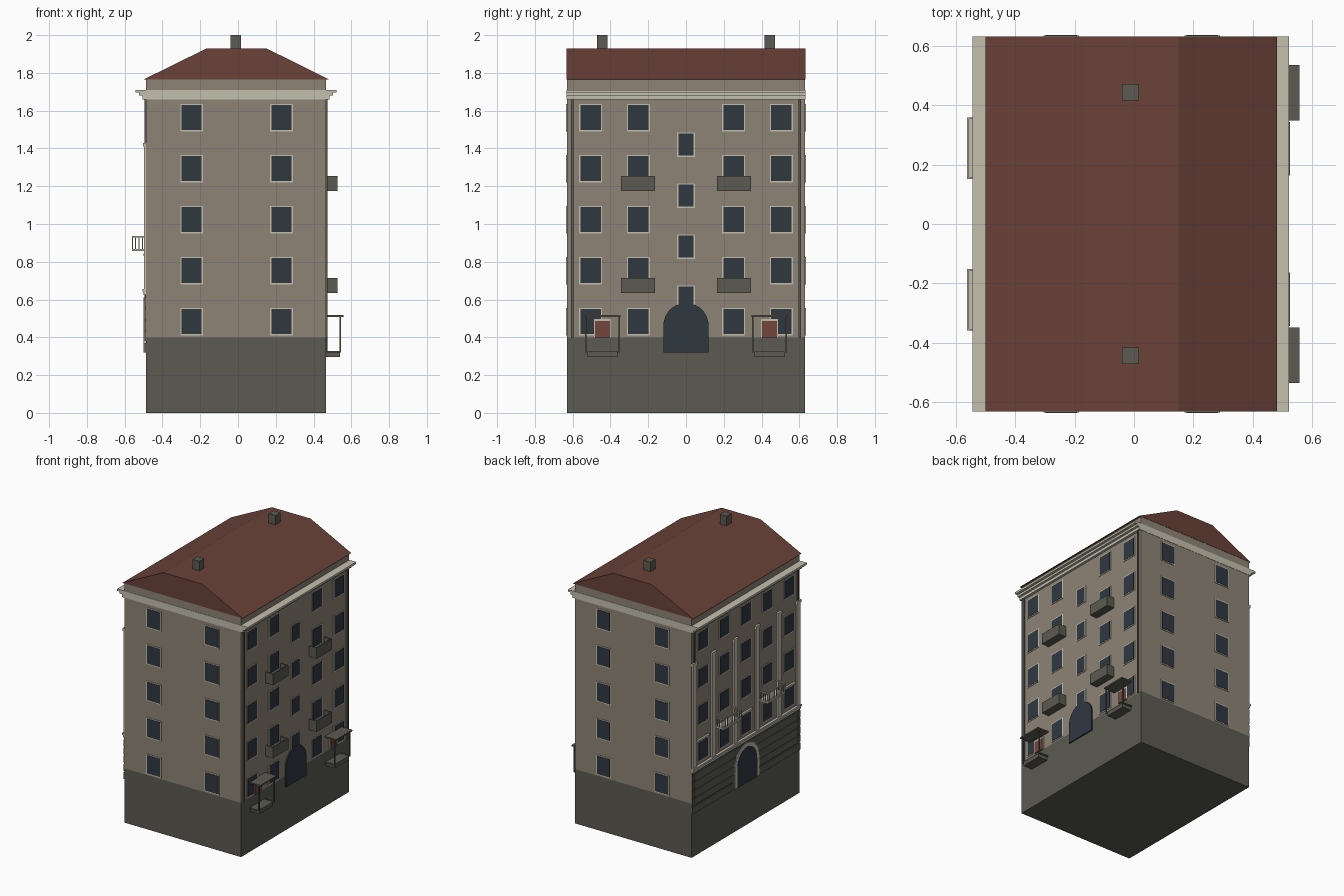
import bpy, bmesh, math

old = bpy.data.objects.get("Cube")
if old:
    bpy.data.objects.remove(old)


def material(name, rgb):
    col = [(c / 255 / 12.92) if c < 11 else ((c / 255 + 0.055) / 1.055) ** 2.4 for c in rgb] + [1]
    m = bpy.data.materials.new(name)
    m.use_nodes = True
    m.diffuse_color = col
    m.node_tree.nodes["Principled BSDF"].inputs["Base Color"].default_value = col
    return m


WALL = material("wall plaster", (141, 132, 118))
CREAM = material("cream trim", (196, 191, 174))
STONE = material("dark stone", (91, 90, 81))
ROOF = material("roof brown", (106, 66, 57))
GLASS = material("window glass", (47, 56, 64))
DOOR = material("door red", (114, 70, 60))

XL, XR, Y = -0.487, 0.466, 0.63


def finish(name, bm, mat):
    bmesh.ops.recalc_face_normals(bm, faces=bm.faces)
    me = bpy.data.meshes.new(name)
    bm.to_mesh(me)
    bm.free()
    me.materials.append(mat)
    ob = bpy.data.objects.new(name, me)
    bpy.context.collection.objects.link(ob)
    return ob


def boxes(name, mat, spans):
    """One object made of boxes given as (x0, x1, y0, y1, z0, z1)."""
    bm = bmesh.new()
    for x0, x1, y0, y1, z0, z1 in spans:
        vs = bmesh.ops.create_cube(bm, size=1)["verts"]
        for v in vs:
            v.co.x = x1 if v.co.x > 0 else x0
            v.co.y = y1 if v.co.y > 0 else y0
            v.co.z = z1 if v.co.z > 0 else z0
    return finish(name, bm, mat)


def on_wall(side, u, z, w, h, d, start=0):
    """Box span of width w and height h, centred at u, z, standing d out of a wall."""
    a, b, lo, hi = u - w / 2, u + w / 2, z - h / 2, z + h / 2
    if side == "right":
        return (XR + start, XR + d, a, b, lo, hi)
    if side == "left":
        return (XL - d, XL - start, a, b, lo, hi)
    if side == "front":
        return (a, b, -Y - d, -Y - start, lo, hi)
    return (a, b, Y + start, Y + d, lo, hi)


def prism(name, mat, pts, axis, lo, hi):
    """Extrude a profile: (x, z) along y, or (y, z) along x."""
    bm = bmesh.new()
    put = (lambda p, t: (p[0], t, p[1])) if axis == "y" else (lambda p, t: (t, p[0], p[1]))
    a = [bm.verts.new(put(p, lo)) for p in pts]
    b = [bm.verts.new(put(p, hi)) for p in pts]
    bm.faces.new(a)
    bm.faces.new(b[::-1])
    for i in range(len(pts)):
        j = (i + 1) % len(pts)
        bm.faces.new((a[i], a[j], b[j], b[i]))
    return finish(name, bm, mat)


def arch(half, z0, spring, top):
    steps = [math.pi * i / 14 for i in range(15)]
    return [(half, z0)] + [(half * math.cos(t), spring + (top - spring) * math.sin(t))
                           for t in steps] + [(-half, z0)]


# Main body, plinth and roof
boxes("walls", WALL, [(XL, XR, -Y, Y, 0.4, 1.77)])
boxes("plinth", STONE, [(XL, XR, -Y, Y, 0, 0.4)])
prism("roof", ROOF, [(-0.5, 1.765), (-0.165, 1.93), (0.15, 1.93), (0.482, 1.765)], "y", -Y - 0.002, Y + 0.002)
boxes("chimneys", STONE, [(-0.04, 0.015, y - 0.028, y + 0.028, 1.9, 2.0) for y in (-0.443, 0.443)])

# Stepped cornice, projecting only over the two long sides
boxes("cornice", CREAM, [(XL - o, XR + o, -Y - 0.002, Y + 0.002, a, b)
                         for o, a, b in ((0.018, 1.66, 1.68), (0.036, 1.68, 1.695), (0.056, 1.695, 1.71))])

# Windows: cream surround, then the pane
ROWS = [0.483 + 0.27 * i for i in range(5)]
wins = [(s, x, z, 0.12, 0.147) for s in ("front", "back") for x in (-0.245, 0.23) for z in ROWS]
wins += [("right", y, z, 0.122, 0.147) for y in (-0.505, -0.252, 0.252, 0.505) for z in ROWS]
wins += [("right", 0, 0.61 + 0.27 * i, 0.095, 0.13) for i in range(4)]
wins += [("left", y, z, 0.122, 0.147) for y in (-0.5, -0.25, 0, 0.25, 0.5) for z in ROWS[1:]]
boxes("window_frames", CREAM, [on_wall(s, u, z, w, h, 0.004) for s, u, z, w, h in wins])
boxes("window_panes", GLASS, [on_wall(s, u, z, w - 0.014, h - 0.014, 0.006) for s, u, z, w, h in wins])

# Drainpipes on both long sides
boxes("drainpipes", STONE, [on_wall(s, y, 1.03, 0.014, 1.26, 0.009)
                            for s in ("right", "left") for y in (-0.603, 0.603)])

# Right side: arched doorway
prism("right_arch_door", GLASS, arch(0.12, 0.32, 0.46, 0.582), "x", XR, XR + 0.009)

# Right side: open-topped balconies
spans = []
for y in (-0.254, 0.254):
    for z in (0.635, 1.175):
        x0, x1, a, b, t = XR, 0.526, y - 0.09, y + 0.09, z + 0.08
        spans += [(x0, x1, a, b, z, z + 0.012), (x1 - 0.008, x1, a, b, z, t),
                  (x0, x1, a, a + 0.008, z, t), (x0, x1, b - 0.008, b, z, t)]
boxes("right_balconies", STONE, spans)

# Right side: porches with platform, posts and canopy
porch, doors, trims = [], [], []
for s in (-1, 1):
    y = 0.442 * s
    porch += [(XR, 0.54, y - 0.08, y + 0.08, 0.296, 0.326),
              (XR, 0.558, y - 0.094, y + 0.094, 0.508, 0.518)]
    for e in (-0.088, 0.088):
        porch += [(0.538, 0.546, y + e - 0.004, y + e + 0.004, 0.32, 0.51),
                  (XR, 0.546, y + e - 0.004, y + e + 0.004, 0.32, 0.328)]
    doors.append(on_wall("right", y, 0.443, 0.078, 0.086, 0.009))
    trims.append(on_wall("right", y, 0.449, 0.092, 0.098, 0.007))
boxes("porches", STONE, porch)
boxes("porch_doors", DOOR, doors)
boxes("porch_door_frames", CREAM, trims)

# Left side: banded stone base, belt course and arched doorway
boxes("left_base", STONE, [on_wall("left", 0, 0.515, 2 * Y, 0.23, 0.003)])
boxes("left_base_courses", STONE, [on_wall("left", 0, 0.345 + 0.06 * i, 2 * Y, 0.05, 0.007) for i in range(5)])
boxes("left_belt", CREAM, [on_wall("left", 0, 0.634, 2 * Y, 0.018, 0.012),
                           on_wall("left", 0, 0.65, 2 * Y, 0.014, 0.018)])
prism("left_arch_frame", CREAM, arch(0.142, 0.32, 0.46, 0.61), "x", XL - 0.012, XL)
prism("left_arch_door", GLASS, arch(0.115, 0.32, 0.46, 0.582), "x", XL - 0.014, XL)

# Left side: pilasters with small caps
spans = []
for y in (-0.605, -0.382, -0.127, 0.127, 0.382, 0.605):
    spans += [on_wall("left", y, 1.04, 0.042, 0.77, 0.011), on_wall("left", y, 1.42, 0.05, 0.02, 0.015)]
boxes("left_pilasters", CREAM, spans)
boxes("left_window_hoods", CREAM, [on_wall("left", y, 0.838, 0.13, 0.014, 0.014) for y in (-0.5, 0, 0.5)])

# Left side: balconies with balustrades
spans = []
for y in (-0.255, 0.255):
    a, b, x = y - 0.104, y + 0.104, -0.562
    spans += [(x, XL, a, b, 0.857, 0.868), (x, x + 0.006, a, b, 0.928, 0.936)]
    spans += [(x, XL, e - 0.003, e + 0.003, 0.928, 0.936) for e in (a + 0.003, b - 0.003)]
    spans += [(x, x + 0.005, a + 0.0203 * i, a + 0.0203 * i + 0.005, 0.86, 0.93) for i in range(11)]
    spans += [(x + 0.018 * i, x + 0.018 * i + 0.005, e - 0.0025, e + 0.0025, 0.86, 0.93)
              for i in range(1, 4) for e in (a + 0.003, b - 0.003)]
boxes("left_balconies", CREAM, spans)
